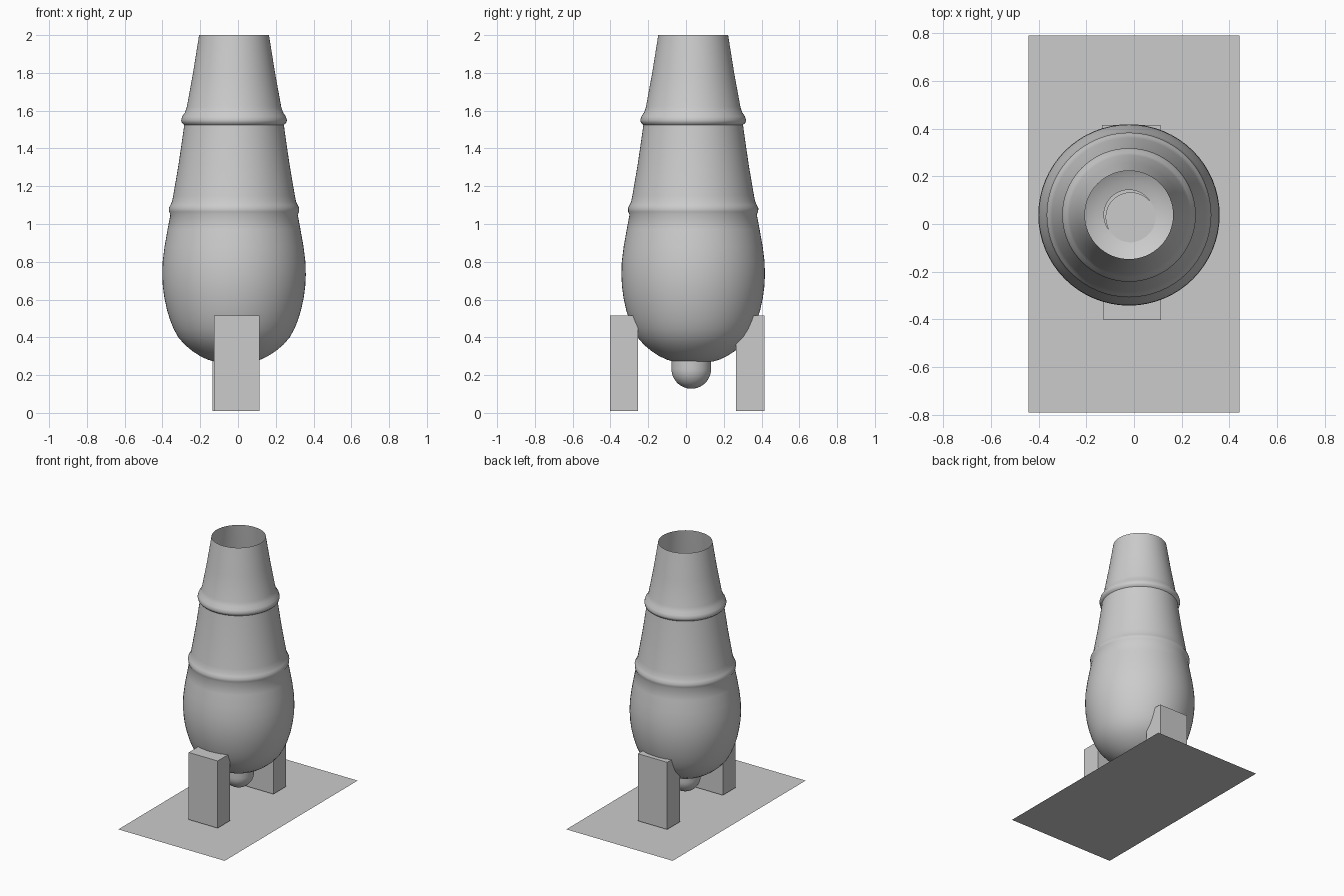
import bpy
import bmesh
import math
from mathutils import Matrix, Vector

cube = bpy.data.objects.get("Cube")
if cube:
    bpy.data.objects.remove(cube, do_unlink=True)

grey = bpy.data.materials.new("plain grey")
grey.use_nodes = True
grey.diffuse_color = (0.6, 0.6, 0.6, 1)
grey.node_tree.nodes["Principled BSDF"].inputs["Base Color"].default_value = (0.6, 0.6, 0.6, 1)


def finish(name, bm, smooth=False):
    mesh = bpy.data.meshes.new(name)
    bm.to_mesh(mesh)
    bm.free()
    mesh.materials.append(grey)
    obj = bpy.data.objects.new(name, mesh)
    bpy.context.collection.objects.link(obj)
    if smooth:
        bpy.ops.object.select_all(action='DESELECT')
        obj.select_set(True)
        bpy.context.view_layer.objects.active = obj
        bpy.ops.object.shade_smooth_by_angle(angle=math.radians(40))
    return obj


def lathe(name, profile, centre, steps=64):
    """Turn (radius, height) points, listed bottom to top, around a vertical axis."""
    bm = bmesh.new()
    rings = []
    for r, z in profile:
        rings.append([bm.verts.new((centre[0] + r * math.cos(a), centre[1] + r * math.sin(a), z))
                      for a in (2 * math.pi * i / steps for i in range(steps))])
    for low, high in zip(rings, rings[1:]):
        for i in range(steps):
            j = (i + 1) % steps
            bm.faces.new((low[i], low[j], high[j], high[i]))
    bmesh.ops.remove_doubles(bm, verts=bm.verts, dist=1e-5)
    return finish(name, bm, True)


def box(name, low, high):
    low, high = Vector(low), Vector(high)
    bm = bmesh.new()
    place = Matrix.Translation((low + high) / 2) @ Matrix.Diagonal((*(high - low), 1))
    bmesh.ops.create_cube(bm, size=1, matrix=place)
    return finish(name, bm)


# Open barrel: rounded breech, two raised bands, tapering muzzle
barrel = [(0.105, 0.272), (0.14, 0.282), (0.18, 0.301), (0.22, 0.327), (0.26, 0.36),
          (0.295, 0.40), (0.32, 0.445), (0.338, 0.49), (0.355, 0.545), (0.369, 0.61),
          (0.377, 0.67), (0.38, 0.73), (0.378, 0.80), (0.368, 0.88), (0.352, 0.97),
          (0.337, 1.05), (0.344, 1.065), (0.345, 1.085), (0.337, 1.10), (0.328, 1.12),
          (0.322, 1.15), (0.293, 1.32), (0.267, 1.50), (0.264, 1.525), (0.276, 1.535),
          (0.28, 1.55), (0.274, 1.57), (0.26, 1.59), (0.25, 1.62), (0.217, 1.80), (0.185, 2.0)]
lathe("barrel", barrel, (-0.021, 0.038))

# Breech knob: half ball, short neck and flat cap
ball = [(0.105 * math.sin(a), 0.233 - 0.105 * math.cos(a))
        for a in (math.pi / 2 * i / 12 for i in range(13))]
lathe("breech_knob", ball + [(0.105, 0.275), (0, 0.275)], (-0.014, 0.028), 48)

# Two support blocks that meet the breech
box("front_support", (-0.128, -0.403, 0.01), (0.113, -0.255, 0.515))
box("back_support", (-0.134, 0.264, 0.01), (0.11, 0.415, 0.515))

# Flat ground plate
bm = bmesh.new()
bmesh.ops.create_grid(bm, x_segments=1, y_segments=1, size=0.5,
                      matrix=Matrix.Diagonal((0.885, 1.58, 1, 1)))
finish("base_plate", bm)
